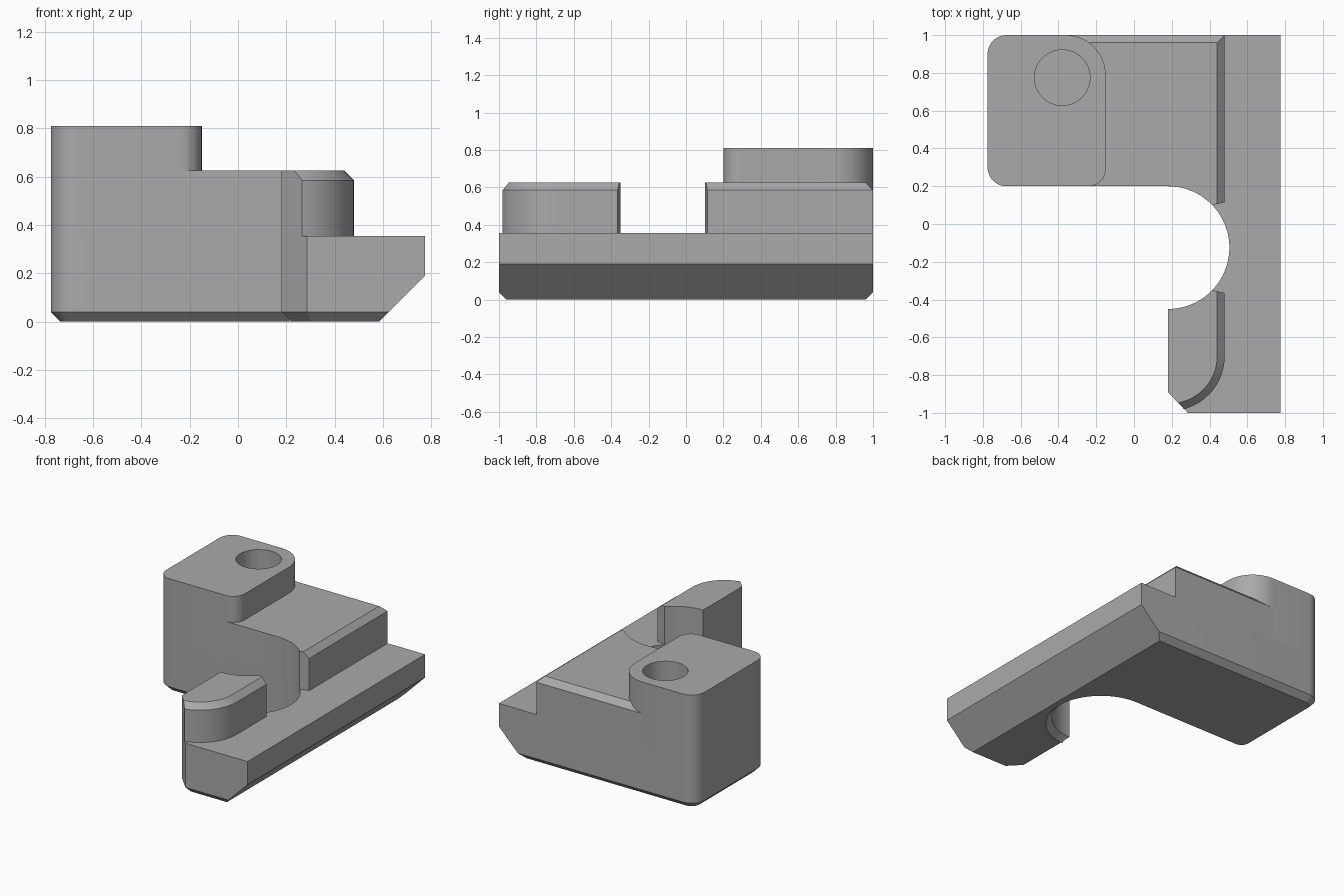
import bpy, bmesh
from math import sin, cos, radians, hypot
from mathutils import Vector

cube = bpy.data.objects.get("Cube")
if cube:
    bpy.data.objects.remove(cube, do_unlink=True)

grey = bpy.data.materials.new("plain grey")
grey.use_nodes = True
colour = (0.4, 0.4, 0.4, 1)
grey.diffuse_color = colour
grey.node_tree.nodes["Principled BSDF"].inputs["Base Color"].default_value = colour

BEVEL, STEP, TOP = 0.04, 0.355, 0.625
LEFT, RIGHT, RIB = -0.775, 0.775, 0.48


def arc(cx, cy, r, start, end, steps=12):
    """Points along an arc, angles in degrees."""
    angles = [radians(start + (end - start) * i / steps) for i in range(steps + 1)]
    return [(cx + r * cos(a), cy + r * sin(a)) for a in angles]


def prism(name, outline, low, high, bevel_edge=None, cut=None):
    """Extrude an outline, bevel the edges chosen by a rule, slice off a side."""
    bm = bmesh.new()
    face = bm.faces.new([bm.verts.new((x, y, low)) for x, y in outline])
    lifted = bmesh.ops.extrude_face_region(bm, geom=[face])["geom"]
    for v in lifted:
        if isinstance(v, bmesh.types.BMVert):
            v.co.z = high
    bmesh.ops.recalc_face_normals(bm, faces=bm.faces)
    if bevel_edge:
        edges = [e for e in bm.edges if bevel_edge(*[v.co for v in e.verts])]
        bmesh.ops.bevel(bm, geom=edges, offset=BEVEL, segments=1,
                        affect='EDGES', clamp_overlap=False)
    if cut:
        geom = bm.verts[:] + bm.edges[:] + bm.faces[:]
        bmesh.ops.bisect_plane(bm, geom=geom, plane_co=cut[0],
                               plane_no=cut[1], clear_outer=True)
        bmesh.ops.holes_fill(bm, edges=[e for e in bm.edges if e.is_boundary])
    bmesh.ops.recalc_face_normals(bm, faces=bm.faces)
    mesh = bpy.data.meshes.new(name)
    bm.to_mesh(mesh)
    bm.free()
    mesh.materials.append(grey)
    obj = bpy.data.objects.new(name, mesh)
    bpy.context.collection.objects.link(obj)
    return obj


def notch(start, end, steps=24):
    return arc(0.18, -0.125, 0.325, start, end, steps)


left_corners = arc(LEFT + 0.1, 0.9, 0.1, 90, 180) + arc(LEFT + 0.1, 0.3, 0.1, 180, 270)

# Base plate: bevelled underside and a large slope along the right edge
base = prism(
    "base_plate",
    left_corners + notch(90, -90, 40) + [(0.18, -0.89), (0.285, -1), (RIGHT, -1), (RIGHT, 1)],
    0, STEP,
    lambda a, b: a.z < 0.001 and b.z < 0.001 and min(a.x, b.x) < RIGHT - 0.001,
    (Vector((RIGHT, 0, 0.19)), Vector((1, 0, -1))))

# Long raised block, bevelled at its right and back top edges
block = prism(
    "back_block",
    [(-0.37, 0.2)] + notch(90, 44) + [(RIB, 0.115), (RIB, 1), (-0.37, 1)],
    STEP, TOP,
    lambda a, b: min(a.z, b.z) > TOP - 0.001
    and (min(a.x, b.x) > RIB - 0.001 or min(a.y, b.y) > 0.999))


# Front lobe, bevelled along its outer curve
def on_lobe_rim(p):
    on_curve = p.y < -0.69 and abs(hypot(p.x - 0.19, p.y + 0.7) - 0.29) < 0.002
    return p.z > TOP - 0.001 and (p.x > RIB - 0.001 or on_curve)


lobe = prism(
    "front_lobe",
    notch(-90, -44) + [(RIB, -0.365)] + arc(0.19, -0.7, 0.29, 0, -75, 20) + [(0.18, -0.89)],
    STEP, TOP,
    lambda a, b: on_lobe_rim(a) and on_lobe_rim(b))

# Tall rounded post
post = prism(
    "corner_post",
    left_corners + arc(-0.24, 0.29, 0.09, -90, 0) + arc(-0.36, 0.79, 0.21, 0, 90, 16),
    STEP, 0.81)

# Blind round hole through the post
cutter = prism("hole_cutter", arc(-0.38, 0.775, 0.147, 0, 352.5, 47), 0.2, 1)
cutter.hide_render = True
for obj in (base, block, post):
    mod = obj.modifiers.new("hole", 'BOOLEAN')
    mod.operation = 'DIFFERENCE'
    mod.solver = 'EXACT'
    mod.object = cutter
    bpy.context.view_layer.objects.active = obj
    bpy.ops.object.modifier_apply(modifier=mod.name)
bpy.data.objects.remove(cutter, do_unlink=True)

# Smooth curved walls, keep corners sharp
for obj in (base, block, lobe, post):
    bpy.ops.object.select_all(action='DESELECT')
    obj.select_set(True)
    bpy.context.view_layer.objects.active = obj
    bpy.ops.object.shade_smooth_by_angle(angle=radians(25))
